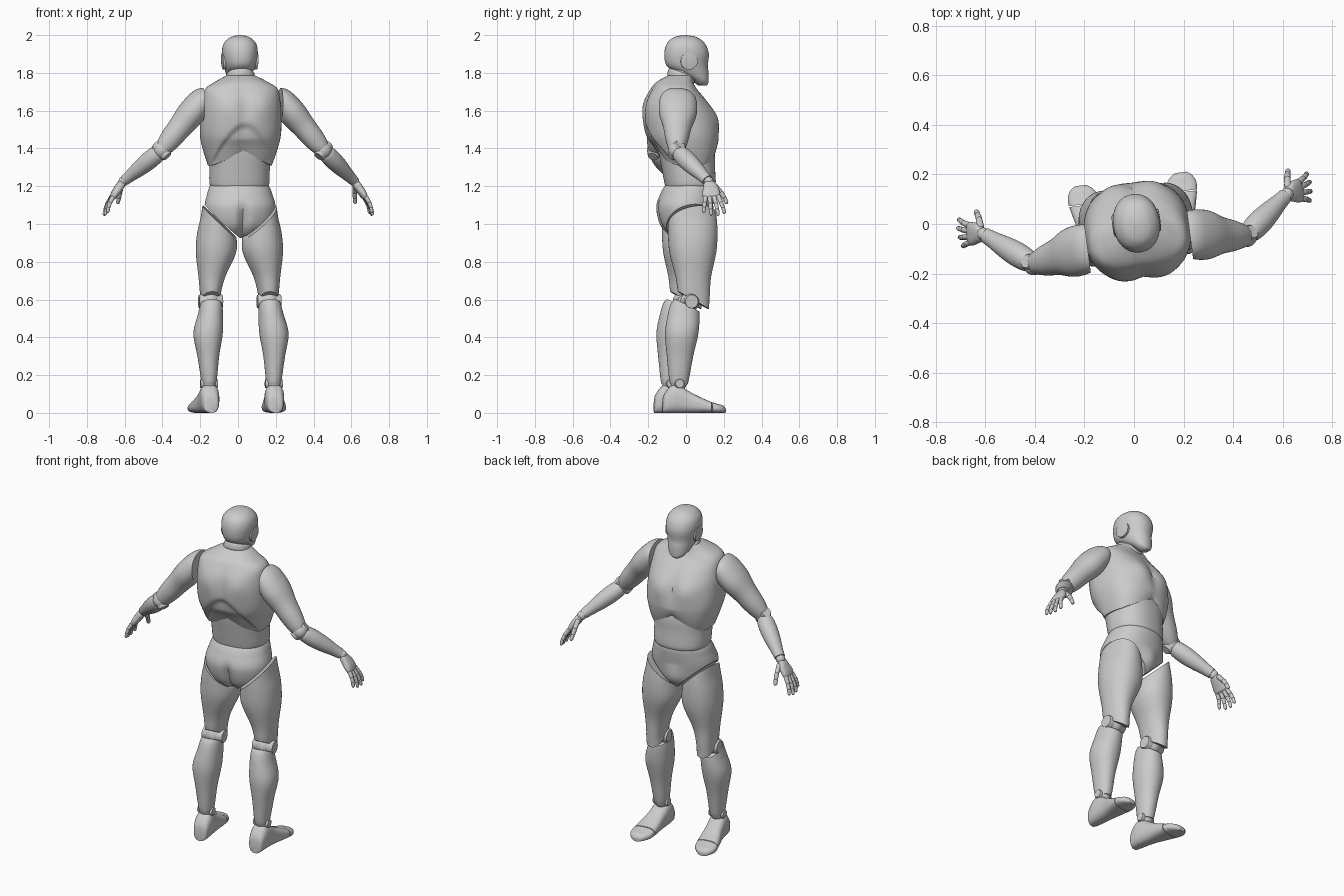
import bpy, bmesh, math
from mathutils import Vector, Matrix

# whole figure faces +y and is turned slightly about z
TURN = Matrix.Translation((0.01, 0, 0)) @ Matrix.Rotation(math.radians(7.5), 4, 'Z')


def emit(bm, name, pair):
    bmesh.ops.recalc_face_normals(bm, faces=bm.faces)
    for s, prefix in ((1, "right_"), (-1, "left_")) if pair else ((1, ""),):
        b = bm.copy()
        b.transform(TURN @ Matrix.Diagonal((s, 1, 1, 1)))
        if s < 0:
            bmesh.ops.reverse_faces(b, faces=b.faces)
        me = bpy.data.meshes.new(prefix + name)
        b.to_mesh(me)
        b.free()
        me.shade_smooth()
        me.set_sharp_from_angle(angle=math.radians(42))
        bpy.context.collection.objects.link(bpy.data.objects.new(prefix + name, me))
    bm.free()


def frame(origin, direction, side):
    z = Vector(direction).normalized()
    x = Vector(side)
    x = (x - z * x.dot(z)).normalized()
    m = Matrix((x, z.cross(x), z)).transposed().to_4x4()
    m.translation = Vector(origin)
    return m


def catmull(rings, steps):
    out = []
    for i in range(len(rings) - 1):
        p = [rings[max(0, min(len(rings) - 1, i + k))] for k in (-1, 0, 1, 2)]
        for j in range(steps):
            t = j / steps
            out.append([0.5 * (2 * b + (c - a) * t + (2 * a - 5 * b + 4 * c - d) * t * t
                        + (3 * b - a - 3 * c + d) * t ** 3) for a, b, c, d in zip(*p)])
    return out + [list(rings[-1])]


def loft(name, rings, m=Matrix(), power=2.0, n=40, steps=5, pair=True, warp=None, cuts=()):
    """rings: (height, centre x, centre y, radius x, radius y)"""
    bm = bmesh.new()
    loops = []
    for h, ox, oy, rx, ry in catmull(rings, steps):
        loop = []
        for k in range(n):
            a = 2 * math.pi * k / n
            c, s = math.cos(a), math.sin(a)
            co = Vector((ox + rx * math.copysign(abs(c) ** (2 / power), c),
                         oy + ry * math.copysign(abs(s) ** (2 / power), s), h))
            loop.append(bm.verts.new(m @ (warp(co) if warp else co)))
        loops.append(loop)
    for A, B in zip(loops, loops[1:]):
        for k in range(n):
            bm.faces.new((A[k], A[(k + 1) % n], B[(k + 1) % n], B[k]))
    caps = [bm.faces.new(loops[0][::-1]), bm.faces.new(loops[-1])]
    bmesh.ops.poke(bm, faces=caps)
    for co, no in cuts:
        r = bmesh.ops.bisect_plane(bm, geom=bm.verts[:] + bm.edges[:] + bm.faces[:],
                                   plane_co=co, plane_no=no, clear_outer=True)
        edges = [e for e in r['geom_cut'] if isinstance(e, bmesh.types.BMEdge)]
        bmesh.ops.holes_fill(bm, edges=edges, sides=0)
    emit(bm, name, pair)


def ball(name, co, scale):
    bm = bmesh.new()
    bmesh.ops.create_uvsphere(bm, u_segments=24, v_segments=14, radius=1,
                              matrix=Matrix.Translation(co) @ Matrix.Diagonal((*scale, 1)))
    emit(bm, name, True)


def disc(name, co, axis, r, half):
    loft(name, [(-half, 0, 0, r * .85, r * .85), (-half * .8, 0, 0, r, r),
                (half * .8, 0, 0, r, r), (half, 0, 0, r * .85, r * .85)],
         frame(co, axis, (0, .3, 1)), steps=1, n=32)


def bump(v, c, w):
    return math.exp(-((v - c) / w) ** 2)


def smooth(t):
    t = max(0, min(1, t))
    return t * t * (3 - 2 * t)


# head, ear discs, neck
loft("head", [(1.733, 0, .088, .018, .022), (1.745, 0, .084, .038, .034), (1.765, 0, .072, .054, .048),
              (1.80, 0, .035, .070, .085), (1.84, 0, .006, .083, .110), (1.90, 0, .003, .094, .118),
              (1.95, 0, 0, .088, .104), (1.98, 0, -.003, .064, .076), (1.994, 0, -.003, .037, .044),
              (2.0, 0, -.003, .004, .004)], pair=False, power=2.15)
disc("ear_disc", (.085, .005, 1.862), (1, 0, -.06), .045, .010)


def neck_tilt(v):
    return Vector((v.x, v.y, v.z - .35 * (v.y + .02)))


loft("neck", [(1.70, 0, -.035, .07, .066), (1.78, 0, -.025, .066, .062), (1.86, 0, -.005, .06, .058)],
     pair=False, warp=neck_tilt)
loft("neck_collar", [(1.755, 0, -.028, .070, .066), (1.765, 0, -.028, .076, .071),
                     (1.79, 0, -.025, .074, .069), (1.80, 0, -.025, .067, .062)], pair=False, warp=neck_tilt)


# chest shell with pectorals, spine groove, lower back recess and arched rim
def chest_shape(v):
    x, y, z = v
    if y > 0:
        y += .016 * bump(abs(x), .085, .06) * bump(z, 1.56, .07) * smooth(y / .06)
        y -= .010 * bump(x, 0, .02) * bump(z, 1.57, .1)
    if y < -.06:
        f = smooth((-.06 - y) / .06)
        y += f * (.012 * bump(x, 0, .03) * bump(z, 1.58, .12)
                  + .016 * smooth((1.54 - 8 * x * x - z) / .035))
        y -= f * .008 * bump(abs(x), .1, .05) * bump(z, 1.63, .07)
    lift = (.095 if y > 0 else .065) * max(0, 1 - abs(x) / .16)
    z += lift * max(0, 1.45 - z) / .14
    return Vector((x, y, z))


loft("chest", [(1.31, 0, 0, .168, .150), (1.39, 0, -.008, .195, .172), (1.47, 0, -.022, .213, .190),
               (1.57, 0, -.039, .213, .187), (1.65, 0, -.055, .206, .160), (1.715, 0, -.065, .192, .118),
               (1.752, 0, -.06, .140, .094), (1.785, 0, -.035, .078, .064)],
     power=2.4, n=96, steps=8, pair=False, warp=chest_shape)

# abdomen
loft("abdomen", [(1.19, 0, .02, .145, .125), (1.215, 0, .022, .158, .134), (1.30, 0, .012, .160, .140),
                 (1.38, 0, .004, .165, .146), (1.47, 0, -.01, .155, .14)], power=2.3, n=64, pair=False)

# pelvis, trimmed along the leg lines
HIP = Vector((.10, 0, 1.012))
HIP_N = Vector((-.68, -.14, .73)).normalized()


def pelvis_shape(v):
    x, y, z = v
    if y < -.02:
        y += .028 * bump(x, 0, .022) * smooth((1.15 - z) / .12)
    elif z < 1.1:
        y += .018 * bump(x, 0, .05) * bump(z, 1.02, .06)
    return Vector((x, y, z))


down = -HIP_N
loft("pelvis", [(.925, 0, .0, .06, .055), (.95, 0, -.005, .12, .095), (1.0, 0, -.008, .170, .130),
                (1.09, 0, -.008, .188, .148), (1.16, 0, .008, .172, .142), (1.195, 0, .018, .160, .134),
                (1.207, 0, .02, .150, .125)], power=2.2, n=72, steps=6, pair=False, warp=pelvis_shape,
     cuts=[(HIP + HIP_N * .007, down), ((-HIP.x + HIP_N.x * -.007, HIP_N.y * .007, HIP.z + HIP_N.z * .007),
                                        (-down.x, down.y, down.z))])

# legs
loft("thigh", [(.53, .155, .045, .046, .055), (.62, .155, .024, .053, .082), (.72, .147, .02, .070, .094),
               (.85, .125, .02, .106, .124), (.95, .122, .02, .102, .131), (1.04, .122, .018, .082, .128),
               (1.14, .12, .015, .070, .115)], power=2.15, n=48,
     cuts=[(HIP - HIP_N * .007, HIP_N), ((.155, .1, .55), (0, -.49, -.87))])
ball("knee_ball", (.156, .002, .59), (.05, .052, .052))
disc("knee_pin", (.156, .002, .59), (1, 0, 0), .04, .063)
loft("shin", [(.15, .173, -.06, .036, .045), (.18, .173, -.06, .042, .053), (.30, .176, -.055, .057, .070),
              (.42, .176, -.046, .077, .088), (.52, .162, -.034, .066, .084), (.575, .157, -.03, .057, .072),
              (.60, .157, -.03, .048, .055)], power=2.15,
     cuts=[((.157, .05, .535), (0, .45, .89))])
ball("ankle_ball", (.173, -.062, .155), (.040, .042, .040))
disc("ankle_pin", (.173, -.062, .155), (1, 0, 0), .026, .046)


def foot_rings(rows):
    return [(y, cx, -h / 2, w, h / 2) for y, cx, h, w in rows]


FOOT = frame((0, 0, 0), (0, 1, 0), (1, 0, 0))
loft("foot", foot_rings([(-.147, .172, .06, .026), (-.138, .172, .10, .040), (-.10, .173, .145, .050),
                         (-.06, .175, .145, .052), (-.01, .18, .115, .053), (.05, .188, .083, .060),
                         (.103, .195, .060, .065)]), FOOT, power=2.7)
loft("toe_cap", foot_rings([(.107, .196, .058, .065), (.14, .2, .048, .061), (.168, .203, .040, .044),
                            (.183, .204, .025, .022)]), FOOT, power=2.7)

# arms
SHOULDER, ELBOW = Vector((.215, -.07, 1.655)), Vector((.432, -.107, 1.39))
WRIST, TIP = Vector((.617, .04, 1.225)), Vector((.740, .06, 1.05))
loft("upper_arm", [(-.065, 0, 0, .04, .02), (-.045, 0, 0, .075, .046), (0, 0, 0, .098, .066),
                   (.09, 0, 0, .100, .073), (.18, 0, 0, .076, .064), (.26, 0, 0, .062, .058),
                   (.31, 0, 0, .050, .050), (.335, 0, 0, .042, .042)],
     frame(SHOULDER, ELBOW - SHOULDER, (0, 1, 0)), power=2.1, cuts=[((.208, 0, 0), (-1, 0, 0))])
ball("elbow_ball", ELBOW, (.044, .044, .044))
disc("elbow_pin", ELBOW, (.6, .35, .72), .032, .047)
loft("forearm", [(.015, 0, 0, .036, .036), (.035, 0, 0, .045, .045), (.09, 0, 0, .050, .048),
                 (.16, 0, 0, .045, .043), (.23, 0, 0, .035, .033), (.275, 0, 0, .031, .028)],
     frame(ELBOW, WRIST - ELBOW, (0, 1, 0)))
ball("wrist_ball", WRIST, (.026, .026, .026))

# hands: local z to the fingertips, local x to the thumb side
HAND = frame(WRIST, TIP - WRIST, (0, 1, 0))
loft("palm", [(.005, 0, 0, .022, .016), (.015, 0, 0, .030, .021), (.04, .003, 0, .040, .022),
              (.075, 0, 0, .047, .020), (.098, 0, -.002, .045, .016), (.104, 0, -.002, .038, .011)],
     HAND, power=2.5)


def digit(name, points, r):
    pts = [HAND @ Vector(p) for p in points]
    for i, (a, b) in enumerate(zip(pts, pts[1:])):
        L, q = (b - a).length, r * (1 - .1 * i)
        loft(f"{name}_joint_{i + 1}", [(-.5 * q, 0, 0, .5 * q, .5 * q), (0, 0, 0, q, q),
                                       (L * .5, 0, 0, q * .92, q * .92), (L - .4 * q, 0, 0, q * .88, q * .88),
                                       (L + .3 * q, 0, 0, q * .4, q * .4)],
             frame(a, b - a, (0, 1, 0.1)), n=16, steps=3)


for name, x, L in (("little_finger", -.035, .082), ("ring_finger", -.012, .102),
                   ("middle_finger", .012, .108), ("index_finger", .035, .098)):
    digit(name, [(x, 0, .1), (x * 1.25, -.003, .1 + .42 * L), (x * 1.45, -.011, .1 + .72 * L),
                 (x * 1.55, -.022, .1 + .97 * L)], .0125)
digit("thumb", [(.028, -.006, .025), (.060, -.026, .060), (.075, -.040, .088), (.085, -.052, .112)], .0145)
